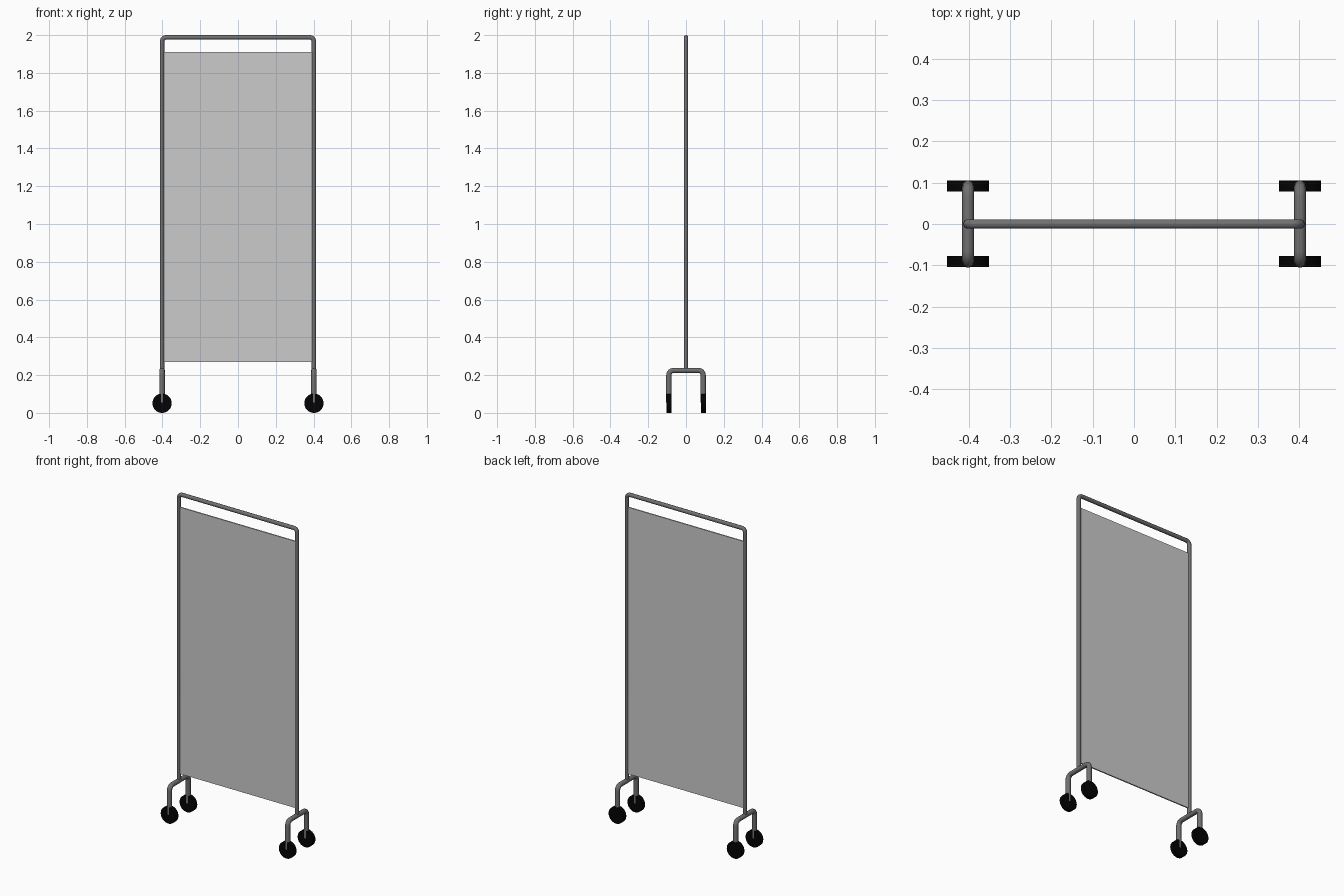
import bpy
import math
from mathutils import Vector

if "Cube" in bpy.data.objects:
    bpy.data.objects.remove(bpy.data.objects["Cube"])


def material(name, color):
    m = bpy.data.materials.new(name)
    m.diffuse_color = color
    m.use_nodes = True
    m.node_tree.nodes["Principled BSDF"].inputs["Base Color"].default_value = m.diffuse_color
    return m


FRAME = material("dark_metal", (0.165, 0.165, 0.165, 1))
RUBBER = material("black_rubber", (0.001, 0.001, 0.001, 1))
FABRIC = material("grey_fabric", (0.53, 0.53, 0.53, 1))


def rounded_path(points, bend, steps=6):
    """Replace each inner corner of a polyline with a smooth bend."""
    pts = [Vector(p) for p in points]
    out = [pts[0]]
    for a, b, c in zip(pts, pts[1:], pts[2:]):
        p = b + (a - b).normalized() * bend
        q = b + (c - b).normalized() * bend
        centre = p + q - b
        for i in range(steps + 1):
            t = i / steps * math.pi / 2
            out.append(centre + (p - centre) * math.cos(t) + (q - centre) * math.sin(t))
    return out + [pts[-1]]


def tube(name, points, radius, bend):
    curve = bpy.data.curves.new(name, 'CURVE')
    curve.dimensions = '3D'
    curve.bevel_depth = radius
    curve.bevel_resolution = 3
    curve.use_fill_caps = True
    path = rounded_path(points, bend)
    spline = curve.splines.new('POLY')
    spline.points.add(len(path) - 1)
    for sp, co in zip(spline.points, path):
        sp.co = (*co, 1)
    obj = bpy.data.objects.new(name, curve)
    bpy.context.collection.objects.link(obj)
    bpy.ops.object.select_all(action='DESELECT')
    bpy.context.view_layer.objects.active = obj
    obj.select_set(True)
    bpy.ops.object.convert(target='MESH')
    obj = bpy.context.object
    obj.name = name
    bpy.ops.object.shade_smooth_by_angle(angle=math.radians(40))
    obj.data.materials.clear()
    obj.data.materials.append(FRAME)


# Bent upper frame
tube("screen_frame", [(-0.402, 0, 0.225), (-0.402, 0, 1.988),
                      (0.402, 0, 1.988), (0.402, 0, 0.225)], 0.012, 0.022)

# Thin fabric panel
bpy.ops.mesh.primitive_cube_add(size=1, location=(0, 0, 1.09))
panel = bpy.context.object
panel.name = "fabric_panel"
panel.scale = (0.79, 0.008, 1.64)
panel.data.materials.append(FABRIC)

# Forked feet with a wheel on each leg
for side, x in (("left", -0.402), ("right", 0.402)):
    tube(f"{side}_foot", [(x, -0.091, 0.055), (x, -0.091, 0.225),
                          (x, 0.091, 0.225), (x, 0.091, 0.055)], 0.0145, 0.026)
    for end, y in (("front", -0.091), ("back", 0.092)):
        bpy.ops.mesh.primitive_cylinder_add(vertices=32, radius=0.051, depth=0.027,
                                            location=(x, y, 0.051),
                                            rotation=(math.pi / 2, 0, 0))
        wheel = bpy.context.object
        wheel.name = f"{side}_{end}_wheel"
        bpy.ops.object.shade_smooth_by_angle(angle=math.radians(40))
        wheel.data.materials.append(RUBBER)
